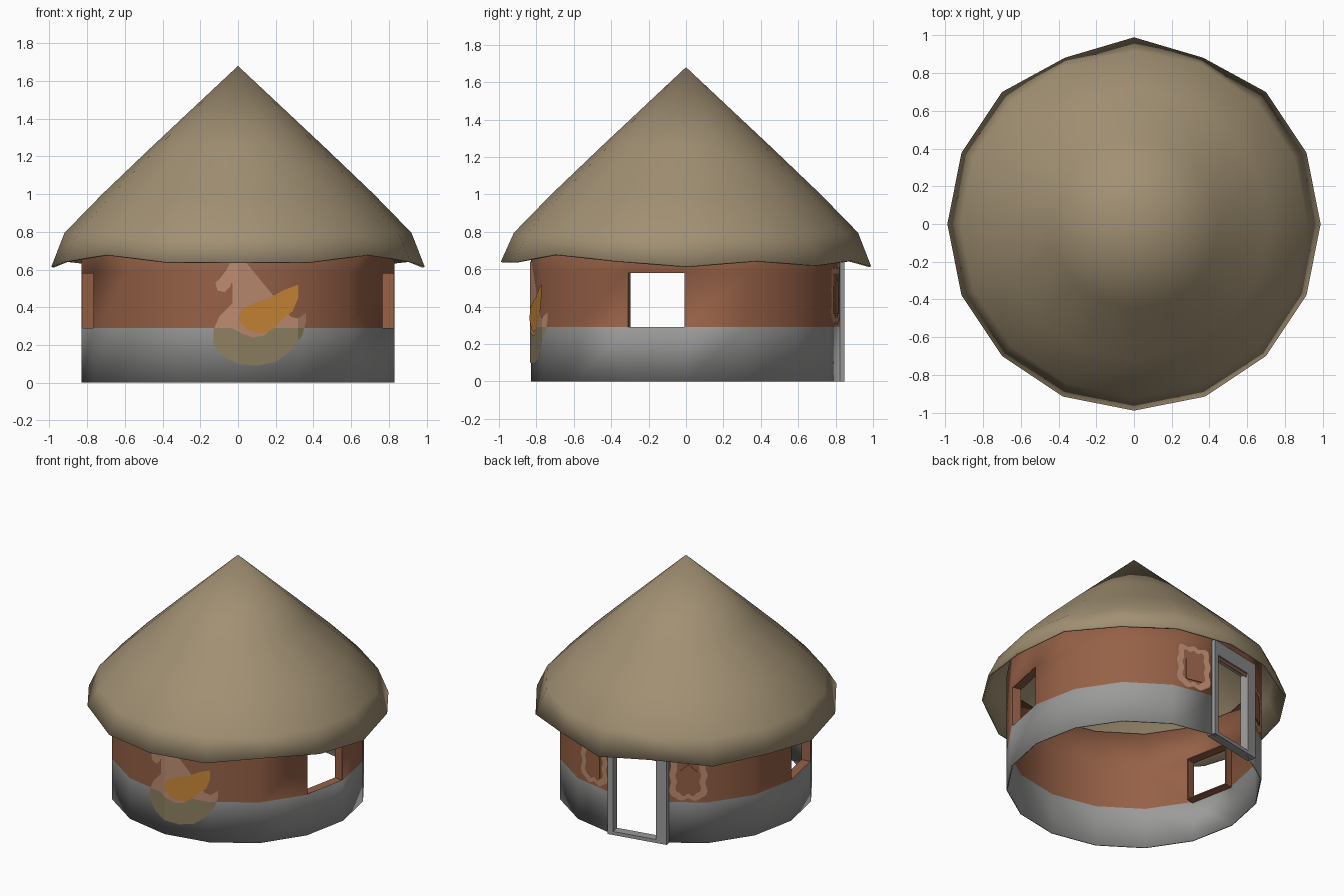
import bpy, bmesh, math
from mathutils import Matrix, Vector

cube = bpy.data.objects.get("Cube")
if cube:
    bpy.data.objects.remove(cube, do_unlink=True)

SIDES, R, BASE, LINTEL, TOP = 16, 0.83, 0.29, 0.58, 0.85
DOOR, WINDOWS = 4, (15, 8)


def material(name, rgb):
    lin = [((c / 255 + 0.055) / 1.055) ** 2.4 for c in rgb] + [1]
    m = bpy.data.materials.new(name)
    m.use_nodes = True
    m.diffuse_color = lin
    m.node_tree.nodes["Principled BSDF"].inputs["Base Color"].default_value = lin
    return m


thatch = material("thatch", (161, 144, 115))
clay = material("red_clay", (150, 97, 71))
plaster = material("grey_plaster", (155, 155, 154))
pink = material("pale_pink_paint", (188, 140, 113))
orange = material("orange_paint", (200, 135, 55))
khaki = material("khaki_paint", (142, 128, 98))


def finish(name, bm, mats, smooth=False, thickness=0):
    mesh = bpy.data.meshes.new(name)
    bm.normal_update()
    bm.to_mesh(mesh)
    bm.free()
    obj = bpy.data.objects.new(name, mesh)
    bpy.context.collection.objects.link(obj)
    for m in mats:
        mesh.materials.append(m)
    if smooth:
        bpy.ops.object.select_all(action="DESELECT")
        obj.select_set(True)
        bpy.context.view_layer.objects.active = obj
        bpy.ops.object.shade_smooth_by_angle(angle=math.radians(35))
    if thickness:
        mod = obj.modifiers.new("thickness", "SOLIDIFY")
        mod.thickness = thickness
        mod.offset = -1
    return obj


def ring_point(k, r, z):
    a = math.tau * k / SIDES
    return Vector((r * math.cos(a), r * math.sin(a), z))


def panel_frame(k):
    """Local axes of wall panel k: x along it, y inward, z up."""
    p, q = ring_point(k, R, 0), ring_point(k + 1, R, 0)
    u = (q - p).normalized()
    inward = -(p + q).normalized()
    m = Matrix((u, inward, Vector((0, 0, 1)))).transposed().to_4x4()
    return Matrix.Translation(p) @ m, (q - p).length


def add_box(bm, m, lo, hi):
    size = [b - a for a, b in zip(lo, hi)]
    mid = [(a + b) / 2 for a, b in zip(lo, hi)]
    bmesh.ops.create_cube(bm, size=1, matrix=m @ Matrix.Translation(mid) @ Matrix.Diagonal((*size, 1)))


def add_frame(bm, m, outer, inner, depth):
    """Four bars between two (x0, z0, x1, z1) rectangles."""
    (a, b, c, d), (e, f, g, h), (y0, y1) = outer, inner, depth
    for x0, z0, x1, z1 in ((a, b, e, d), (g, b, c, d), (e, b, g, f), (e, h, g, d)):
        add_box(bm, m, (x0, y0, z0), (x1, y1, z1))


# Round wall: plaster plinth below, clay above, openings left out
bm = bmesh.new()
levels = (0, BASE, LINTEL, TOP)
rings = [[bm.verts.new(ring_point(k, R, z)) for k in range(SIDES)] for z in levels]
for k in range(SIDES):
    for band in range(3):
        if (k in WINDOWS and band == 1) or (k == DOOR and band < 2):
            continue
        j = (k + 1) % SIDES
        f = bm.faces.new((rings[band][k], rings[band][j], rings[band + 1][j], rings[band + 1][k]))
        f.material_index = 0 if band == 0 else 1
finish("wall", bm, [plaster, clay], True, 0.008)

# Thatched roof with a flared, uneven eave
eave_front = [0.64, 0.64, 0.68, 0.645, 0.615]
eave_back = [0.615, 0.645, 0.62, 0.645, 0.615]


def eave(k):
    d = abs((k - 12 + 8) % SIDES - 8)
    z = eave_front[d] if d <= 4 else eave_back[8 - d]
    return ring_point(k, 0.955 if d == 7 else 0.99, z)


bm = bmesh.new()
profile = ((0.45, 1.258), (0.72, 1.0), (0.92, 0.795))
rows = [[bm.verts.new(ring_point(k, r, z)) for k in range(SIDES)] for r, z in profile]
rows.append([bm.verts.new(eave(k)) for k in range(SIDES)])
apex = bm.verts.new((0, 0, 1.68))
for k in range(SIDES):
    j = (k + 1) % SIDES
    bm.faces.new((apex, rows[0][k], rows[0][j]))
    for up, low in zip(rows, rows[1:]):
        bm.faces.new((up[k], low[k], low[j], up[j]))
finish("thatched_roof", bm, [thatch], True, 0.012)

# Window linings
for side, k in zip(("left", "right"), WINDOWS):
    m, w = panel_frame(k)
    bm = bmesh.new()
    t = 0.008
    add_frame(bm, m, (0, BASE - t, w, LINTEL + t), (t, BASE, w - t, LINTEL), (0.001, 0.065))
    finish(side + "_window_lining", bm, [clay])

# Door frame
m, w = panel_frame(DOOR)
bm = bmesh.new()
add_frame(bm, m, (-0.03, 0, w + 0.065, 0.70), (0.01, 0.025, w - 0.01, 0.60), (-0.012, 0.05))
finish("door_frame", bm, [plaster])


# Painted surrounds and gabled niches either side of the door
def wavy_plate(name, m, centre, half, depth, mat, wave):
    bm = bmesh.new()
    verts = []
    for i in range(48):
        a = math.tau * i / 48
        c, s = math.cos(a), math.sin(a)
        grow = (1 + wave * math.sin(9 * a)) / (abs(c) ** 6 + abs(s) ** 6) ** (1 / 6)
        verts.append(bm.verts.new(m @ Vector((centre[0] + half[0] * c * grow, -depth, centre[1] + half[1] * s * grow))))
    bm.faces.new(verts)
    finish(name, bm, [mat])


for side, k, frac in (("left", DOOR - 1, 0.48), ("right", DOOR + 1, 0.6)):
    m, w = panel_frame(k)
    cx = frac * w
    wavy_plate(side + "_painted_surround", m, (cx, 0.46), (0.118, 0.15), 0.003, pink, 0.06)
    wavy_plate(side + "_surround_centre", m, (cx, 0.46), (0.078, 0.115), 0.005, clay, 0.08)
    bm = bmesh.new()
    gable = ((-0.058, 0.36), (0.058, 0.36), (0.058, 0.51), (0, 0.565), (-0.058, 0.51))
    face = bm.faces.new([bm.verts.new(m @ Vector((cx + x, -0.04, z))) for x, z in gable])
    inset = bmesh.ops.inset_region(bm, faces=[face], thickness=0.014)
    bmesh.ops.translate(bm, verts=face.verts, vec=m.to_3x3() @ Vector((0, 0.03, 0)))
    rim = [e for e in bm.edges if e.is_boundary]
    out = bmesh.ops.extrude_edge_only(bm, edges=rim)
    moved = [v for v in out["geom"] if isinstance(v, bmesh.types.BMVert)]
    bmesh.ops.translate(bm, verts=moved, vec=m.to_3x3() @ Vector((0, 0.04, 0)))
    bmesh.ops.recalc_face_normals(bm, faces=bm.faces)
    finish(side + "_niche", bm, [clay])


# Painted swan wrapped over the front panels
def front_y(x):
    bend = [ring_point(12 + i, R, 0) for i in range(3)]
    x = abs(x)
    a, b = (bend[0], bend[1]) if x <= bend[1].x else (bend[1], bend[2])
    return a.y + (b.y - a.y) * (x - a.x) / (b.x - a.x)


def painted(name, outline, lift, upper, lower):
    bm = bmesh.new()
    bm.faces.new([bm.verts.new((x / 100, 0, z / 100)) for x, z in outline])
    bmesh.ops.triangulate(bm, faces=bm.faces)
    cuts = [((ring_point(12 + i, R, 0).x, 0, 0), (1, 0, 0)) for i in (0, 1)]
    for co, no in cuts + [((0, 0, BASE), (0, 0, 1))]:
        bmesh.ops.bisect_plane(bm, geom=bm.verts[:] + bm.edges[:] + bm.faces[:], plane_co=co, plane_no=no)
    for f in bm.faces:
        f.material_index = int(f.calc_center_median().z < BASE)
    for v in bm.verts:
        v.co.y = front_y(v.co.x) - lift
    bm.normal_update()
    bmesh.ops.reverse_faces(bm, faces=[f for f in bm.faces if f.normal.y > 0])
    finish(name, bm, [upper, lower])


painted("swan_body", [
    (-11, 49), (-12, 53), (-9, 56), (-6, 60), (-4, 64), (4, 64), (8, 58), (10, 51), (7, 43), (4, 37),
    (8, 32), (20, 31), (28, 35), (32, 34), (36, 37), (36, 32), (34, 25), (28, 17), (20, 11), (10, 9),
    (0, 10), (-8, 14), (-13, 20), (-13, 28), (-10, 35), (-3, 42), (1, 48), (2, 54), (0, 57), (-3, 56),
    (-4, 51), (-7, 48)], 0.003, pink, khaki)
painted("swan_belly_band", [
    (-4, 29.5), (2, 26), (8, 24), (14, 25), (18, 29.5)], 0.005, pink, pink)
painted("swan_wing", [
    (0, 33), (2, 39), (8, 42), (17, 45), (24, 49), (32, 52), (32, 45), (29, 38), (23, 33), (18, 28),
    (12, 26), (5, 28)], 0.007, orange, orange)
